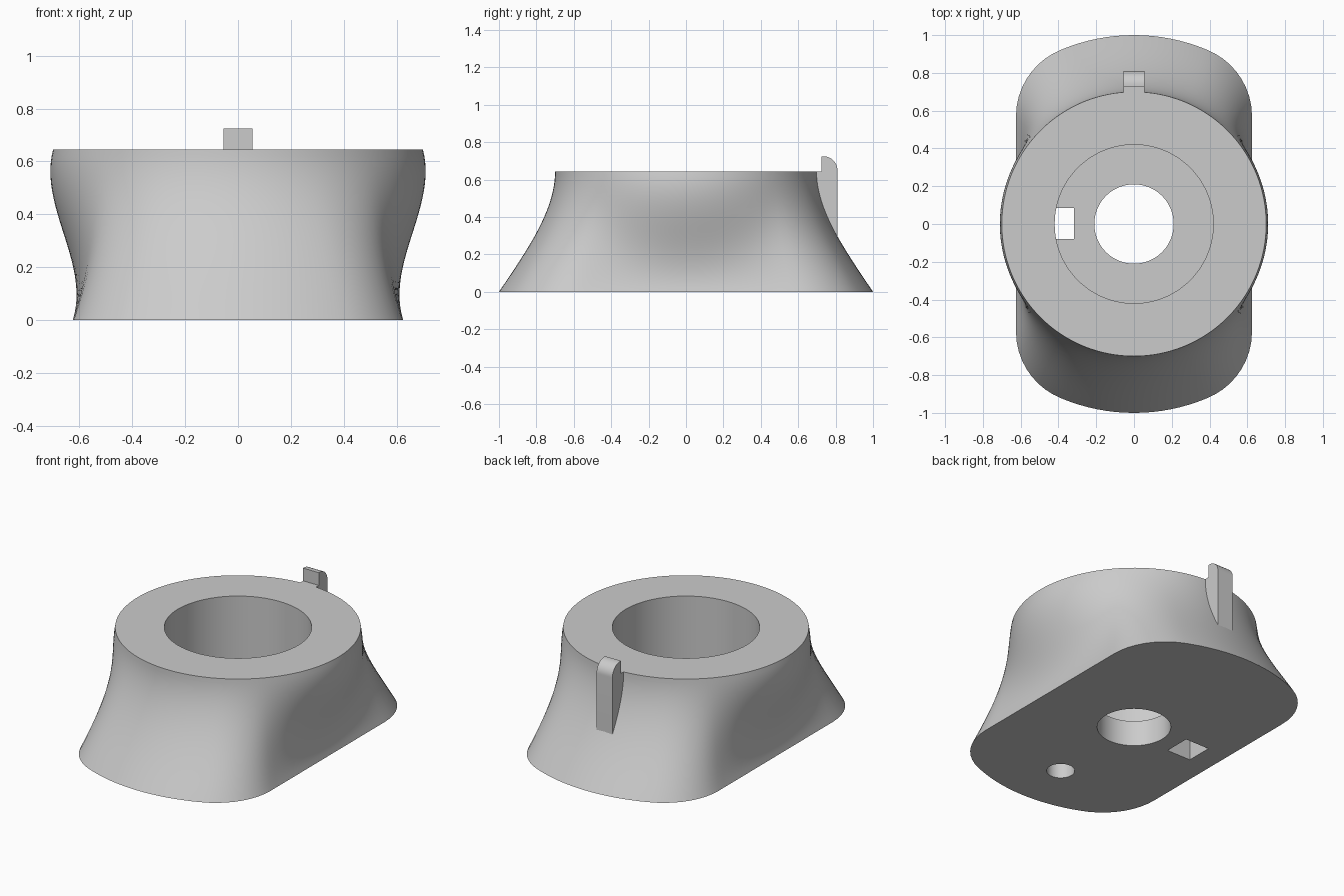
import bpy, bmesh, math
from mathutils import Vector

cube = bpy.data.objects.get("Cube")
if cube:
    bpy.data.objects.remove(cube, do_unlink=True)

HEIGHT, TOP_R = 0.645, 0.70          # body height and top radius
HALF_W, CORNER = 0.625, 0.38         # base half width and corner radius
FLOOR = 0.16                         # thickness of the floor under the bore

grey = bpy.data.materials.new("plain grey")
grey.use_nodes = True
grey.diffuse_color = (0.6, 0.6, 0.6, 1)
grey.node_tree.nodes["Principled BSDF"].inputs["Base Color"].default_value = (0.6, 0.6, 0.6, 1)


def to_object(name, bm):
    bmesh.ops.recalc_face_normals(bm, faces=bm.faces)
    mesh = bpy.data.meshes.new(name)
    bm.to_mesh(mesh)
    bm.free()
    mesh.materials.append(grey)
    obj = bpy.data.objects.new(name, mesh)
    bpy.context.collection.objects.link(obj)
    return obj


def activate(obj):
    bpy.ops.object.select_all(action='DESELECT')
    obj.select_set(True)
    bpy.context.view_layer.objects.active = obj


def base_radius(a):
    """Unit circle trimmed by two straight sides, with rounded corners."""
    u = Vector((abs(math.cos(a)), abs(math.sin(a))))
    cx = HALF_W - CORNER
    c = Vector((cx, math.sqrt((1 - CORNER) ** 2 - cx ** 2)))
    angle = math.atan2(u.y, u.x)
    if angle < math.atan2(c.y, HALF_W):
        return HALF_W / u.x
    if angle > math.atan2(c.y, c.x):
        return 1.0
    d = u.dot(c)
    return d + math.sqrt(d * d - c.length_squared + CORNER ** 2)


def body_radius(a, t):
    """Hermite blend from the base outline to the top circle."""
    s = math.sin(a) ** 2
    start, end = -0.2 - 0.23 * s, -0.17 * (1 - s)
    k = t * t * (3 - 2 * t)
    return (base_radius(a) * (1 - k) + TOP_R * k
            + start * t * (1 - t) ** 2 + end * t * t * (t - 1))


# Lofted body
SEGMENTS, RINGS = 128, 24
bm = bmesh.new()
rings = []
for i in range(RINGS + 1):
    t = i / RINGS
    ring = []
    for j in range(SEGMENTS):
        a = 2 * math.pi * j / SEGMENTS
        r = body_radius(a, t)
        ring.append(bm.verts.new((r * math.cos(a), r * math.sin(a), HEIGHT * t)))
    rings.append(ring)
for low, high in zip(rings, rings[1:]):
    for j in range(SEGMENTS):
        n = (j + 1) % SEGMENTS
        bm.faces.new((low[j], low[n], high[n], high[j]))
bm.faces.new(rings[0])
bm.faces.new(rings[-1])
body = to_object("body", bm)


def cylinder(name, radius, y, z0, z1):
    bm = bmesh.new()
    bmesh.ops.create_cone(bm, cap_ends=True, segments=96, radius1=radius,
                          radius2=radius, depth=z1 - z0)
    bmesh.ops.translate(bm, verts=bm.verts, vec=(0, y, (z0 + z1) / 2))
    return to_object(name, bm)


def box(name, size, centre):
    bm = bmesh.new()
    bmesh.ops.create_cube(bm, size=1)
    bmesh.ops.scale(bm, verts=bm.verts, vec=size)
    bmesh.ops.translate(bm, verts=bm.verts, vec=centre)
    return to_object(name, bm)


# Wide bore, through hole, blind hole underneath and square slot in the floor
cutters = [
    cylinder("bore_cutter", 0.42, 0, FLOOR, 1),
    cylinder("through_cutter", 0.21, 0, -0.5, 0.5),
    cylinder("blind_cutter", 0.08, -0.65, -0.5, 0.3),
    box("slot_cutter", (0.165, 0.165, 0.4), (-0.4, 0.002, FLOOR + 0.004 - 0.2)),
]
activate(body)
for cutter in cutters:
    cutter.hide_render = True
    mod = body.modifiers.new("cut", 'BOOLEAN')
    mod.operation = 'DIFFERENCE'
    mod.solver = 'EXACT'
    mod.object = cutter
    bpy.ops.object.modifier_apply(modifier=mod.name)
    bpy.data.objects.remove(cutter, do_unlink=True)

# Key on the back with a rounded outer top edge
profile = [(0.69, 0.25), (0.69, HEIGHT), (0.725, HEIGHT), (0.725, 0.725)]
for i in range(13):
    a = math.pi / 2 * (1 - i / 12)
    profile.append((0.735 + 0.075 * math.cos(a), 0.65 + 0.075 * math.sin(a)))
profile.append((0.81, 0.25))
bm = bmesh.new()
face = bm.faces.new([bm.verts.new((-0.055, y, z)) for y, z in profile])
side = bmesh.ops.extrude_face_region(bm, geom=[face])["geom"]
bmesh.ops.translate(bm, vec=(0.11, 0, 0),
                    verts=[v for v in side if isinstance(v, bmesh.types.BMVert)])
key = to_object("back_key", bm)

for obj in (body, key):
    activate(obj)
    bpy.ops.object.shade_smooth_by_angle(angle=math.radians(30))
